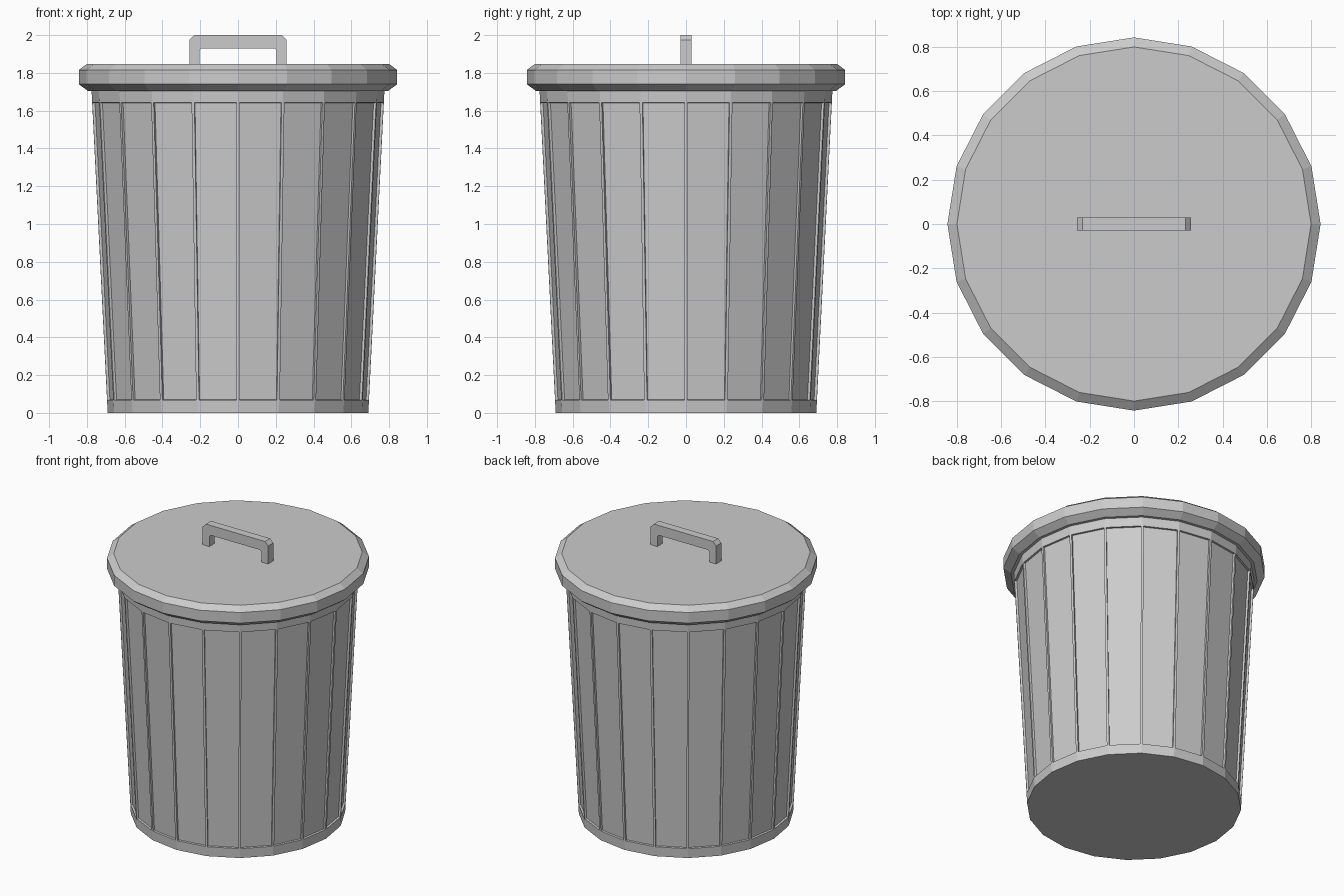
import bpy, bmesh
from math import cos, sin, pi

if "Cube" in bpy.data.objects:
    bpy.data.objects.remove(bpy.data.objects["Cube"])

SIDES = 20


def finish(bm, name):
    bmesh.ops.recalc_face_normals(bm, faces=bm.faces)
    mesh = bpy.data.meshes.new(name)
    bm.to_mesh(mesh)
    bm.free()
    obj = bpy.data.objects.new(name, mesh)
    bpy.context.collection.objects.link(obj)
    return obj


def lathe(profile):
    """Capped 20-sided solid from (radius, z) points; returns bands of side faces."""
    bm = bmesh.new()
    rings = [[bm.verts.new((r * cos(2 * pi * i / SIDES), r * sin(2 * pi * i / SIDES), z))
              for i in range(SIDES)] for r, z in profile]
    bands = []
    for a, b in zip(rings, rings[1:]):
        bands.append([bm.faces.new((a[i], a[(i + 1) % SIDES], b[(i + 1) % SIDES], b[i]))
                      for i in range(SIDES)])
    bm.faces.new(rings[0][::-1])
    bm.faces.new(rings[-1])
    bm.normal_update()
    return bm, bands


# Tapered can with a recessed panel on every side
z_low, z_high, z_top = 0.06, 1.65, 1.72
radius = lambda z: 0.69 + 0.05 * z
bm, bands = lathe([(radius(z), z) for z in (0, z_low, z_high, z_top)])
panels = bands[1]
bmesh.ops.inset_individual(bm, faces=panels, thickness=0.008, use_even_offset=True)
# Push the panels in with straight walls
bmesh.ops.inset_individual(bm, faces=panels, thickness=0.001, depth=-0.014,
                           use_even_offset=True)
finish(bm, "can_body")

# Lid with chamfered rim
bm, _ = lathe([(0.795, 1.705), (0.843, 1.74), (0.843, 1.815), (0.80, 1.847)])
finish(bm, "lid")

# Handle: half outline mirrored in x, then extruded in y
half = [(0.257, 1.84), (0.257, 1.975), (0.232, 2.0)]
inner = [(0.205, 1.84), (0.205, 1.918), (0.193, 1.93)]
outline = half + [(-x, z) for x, z in half[::-1]]
outline += [(-x, z) for x, z in inner] + inner[::-1]
bm = bmesh.new()
face = bm.faces.new([bm.verts.new((x, -0.029, z)) for x, z in outline])
ext = bmesh.ops.extrude_face_region(bm, geom=[face])
bmesh.ops.translate(bm, vec=(0, 0.058, 0),
                    verts=[v for v in ext["geom"] if isinstance(v, bmesh.types.BMVert)])
finish(bm, "lid_handle")
